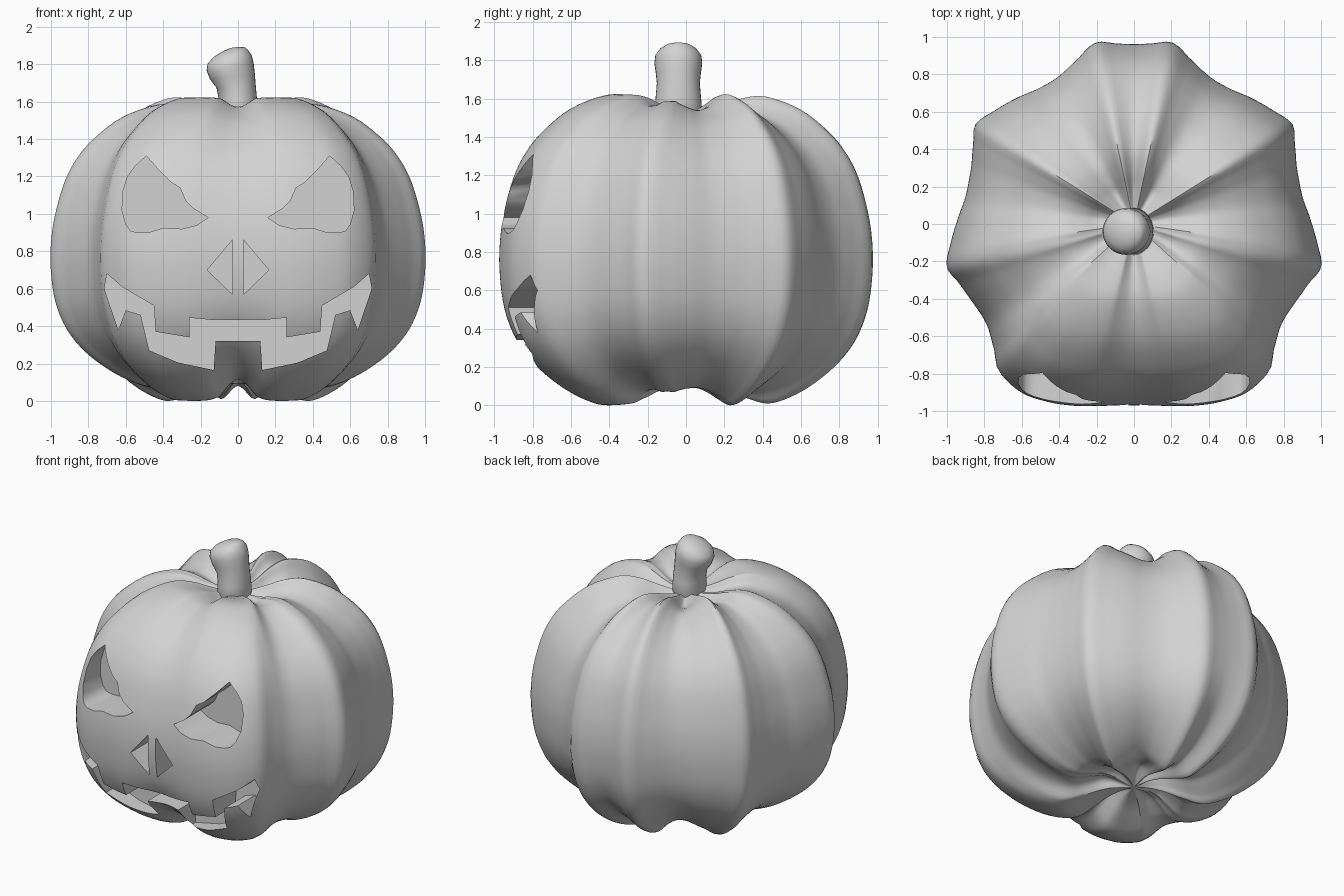
import bpy, bmesh, math

if "Cube" in bpy.data.objects:
    bpy.data.objects.remove(bpy.data.objects["Cube"])

grey = bpy.data.materials.new("light_grey")
grey.diffuse_color = (0.65, 0.65, 0.65, 1)
grey.use_nodes = True
grey.node_tree.nodes["Principled BSDF"].inputs["Base Color"].default_value = grey.diffuse_color


def make_object(name, bm):
    bmesh.ops.recalc_face_normals(bm, faces=bm.faces[:])
    mesh = bpy.data.meshes.new(name)
    bm.to_mesh(mesh)
    bm.free()
    mesh.materials.append(grey)
    ob = bpy.data.objects.new(name, mesh)
    bpy.context.collection.objects.link(ob)
    return ob


def select_only(ob):
    bpy.ops.object.select_all(action='DESELECT')
    ob.select_set(True)
    bpy.context.view_layer.objects.active = ob


def loft(rings, bm):
    """Skin closed rings of points, then cap both ends."""
    loops = [[bm.verts.new(p) for p in ring] for ring in rings]
    n = len(loops[0])
    for a, b in zip(loops, loops[1:]):
        for i in range(n):
            j = (i + 1) % n
            bm.faces.new((a[i], a[j], b[j], b[i]))
    bm.faces.new(loops[0])
    bm.faces.new(loops[-1])


def curve(p0, p1, p2, p3, t):
    """Catmull-Rom interpolation."""
    return 0.5 * (2*p1 + (p2-p0)*t + (2*p0-5*p1+4*p2-p3)*t*t
                  + (3*p1-p0-3*p2+p3)*t**3)


# Lobe outline: degrees from the front, radius (one half, mirrored)
LOBES = [(0, .968), (9, .983), (19, 1.025), (27, 1.06), (34, 1.083), (43, 1.065),
         (48, 1.005), (55, .955), (62, .953), (71, .984), (77, 1.026), (84, .985),
         (90, .95), (99, .912), (109, .92), (117, .962), (122, 1.0), (129, .96),
         (137, .92), (145, .885), (153, .885), (161, .93), (168, .99),
         (174, .97), (180, .96)]
LOBES_PAD = [(-9, .983)] + LOBES + [(186, .97)]


def lobe(deg):
    a = abs(deg)
    for i in range(1, len(LOBES_PAD) - 2):
        a0, a1 = LOBES_PAD[i][0], LOBES_PAD[i + 1][0]
        if a0 <= a <= a1:
            return curve(*[LOBES_PAD[i + k][1] for k in (-1, 0, 1, 2)], (a - a0) / (a1 - a0))


# Meridian of the pumpkin: radius, height
PROFILE = [(.01, .09), (.1, .09), (.2, .07), (.32, .03), (.43, 0), (.53, .02),
           (.66, .085), (.79, .185), (.885, .295), (.945, .41), (.982, .54), (1, .71),
           (.997, .86), (.975, 1.01), (.925, 1.19),
           (.86, 1.32), (.77, 1.43), (.62, 1.55), (.43, 1.62), (.3, 1.61),
           (.2, 1.575), (.1, 1.54), (.01, 1.52)]
pts = []
for i in range(len(PROFILE) - 1):
    q = [PROFILE[min(max(i + k, 0), len(PROFILE) - 1)] for k in (-1, 0, 1, 2)]
    for s in range(4):
        pts.append([curve(*[p[c] for p in q], s / 4) for c in (0, 1)])
pts.append(PROFILE[-1])


def bump(x, width):
    return math.exp(-(x / width) ** 2)


# Pumpkin body
rings = []
for r, z in pts:
    k = min(r / .25, 1)
    k = k * k * (3 - 2 * k)
    front, side, back = (.03, .045, .03) if z > .8 else (.11, .09, .06)
    ring = []
    for i in range(180):
        deg = -180 + 2 * i
        a = abs(deg)
        s = lobe(deg)
        # vertical squash in the valleys, with extra dips at front, sides and back
        v = min(s, 1) - front * bump(a, 12) - side * bump(a - 77, 20) - back * bump(180 - a, 7)
        v = 1 + (v - 1) * k
        t = math.radians(deg)
        ring.append((r * s * math.sin(t), -r * s * math.cos(t), .8 + (z - .8) * v))
    rings.append(ring)
bm = bmesh.new()
loft(rings, bm)
body = make_object("pumpkin_body", bm)

# Carved face outlines (x, z)
EYE = [(.49, 1.31), (.55, 1.255), (.59, 1.2), (.615, 1.12), (.62, 1.02), (.60, .945),
       (.575, .91), (.54, .9), (.48, .9), (.4, .925), (.3, .92), (.22, .94),
       (.16, .98), (.24, 1.03), (.28, 1.07), (.31, 1.14), (.36, 1.17), (.42, 1.23)]
NOSE = [(.03, .86), (.03, .57), (.165, .70)]
HALF_MOUTH = [(.13, .432), (.26, .445), (.26, .34), (.44, .37), (.45, .51), (.62, .61),
              (.70, .68), (.715, .60), (.64, .38), (.60, .485), (.52, .46), (.475, .27),
              (.32, .205), (.13, .165), (.12, .32)]


def mirrored(outline):
    return [(-x, z) for x, z in reversed(outline)]


def carve(name, outline):
    b = bmesh.new()
    loft([[(x, y, z) for x, z in outline] for y in (-1.3, -.66)], b)
    cutter = make_object(name, b)
    cutter.hide_render = True
    select_only(body)
    mod = body.modifiers.new(name, 'BOOLEAN')
    mod.operation = 'DIFFERENCE'
    mod.solver = 'EXACT'
    mod.object = cutter
    bpy.ops.object.modifier_apply(modifier=name)
    bpy.data.objects.remove(cutter, do_unlink=True)


carve("right_eye_cutter", EYE)
carve("left_eye_cutter", mirrored(EYE))
carve("right_nose_cutter", NOSE)
carve("left_nose_cutter", mirrored(NOSE))
carve("mouth_cutter", HALF_MOUTH + mirrored(HALF_MOUTH))

# Stem: centre x, height, x radius, y radius, tilt
STEM = [(0, 1.48, .09, .10, 0), (0, 1.53, .105, .125, 0), (0, 1.61, .102, .118, 0),
        (-.01, 1.68, .105, .112, .05), (-.03, 1.735, .12, .118, .12),
        (-.042, 1.785, .126, .125, .15), (-.045, 1.825, .118, .12, .2),
        (-.04, 1.858, .092, .095, .22), (-.025, 1.88, .06, .06, .2),
        (-.02, 1.89, .02, .02, .15)]
rings = []
for cx, z, rx, ry, tilt in STEM:
    ring = []
    for i in range(32):
        a = math.tau * i / 32
        dx = rx * math.cos(a)
        ring.append((cx + dx, -.04 + ry * math.sin(a), z + tilt * dx))
    rings.append(ring)
bm = bmesh.new()
loft(rings, bm)
stem = make_object("stem", bm)

for ob, angle in ((body, 42), (stem, 60)):
    select_only(ob)
    bpy.ops.object.shade_smooth_by_angle(angle=math.radians(angle))
